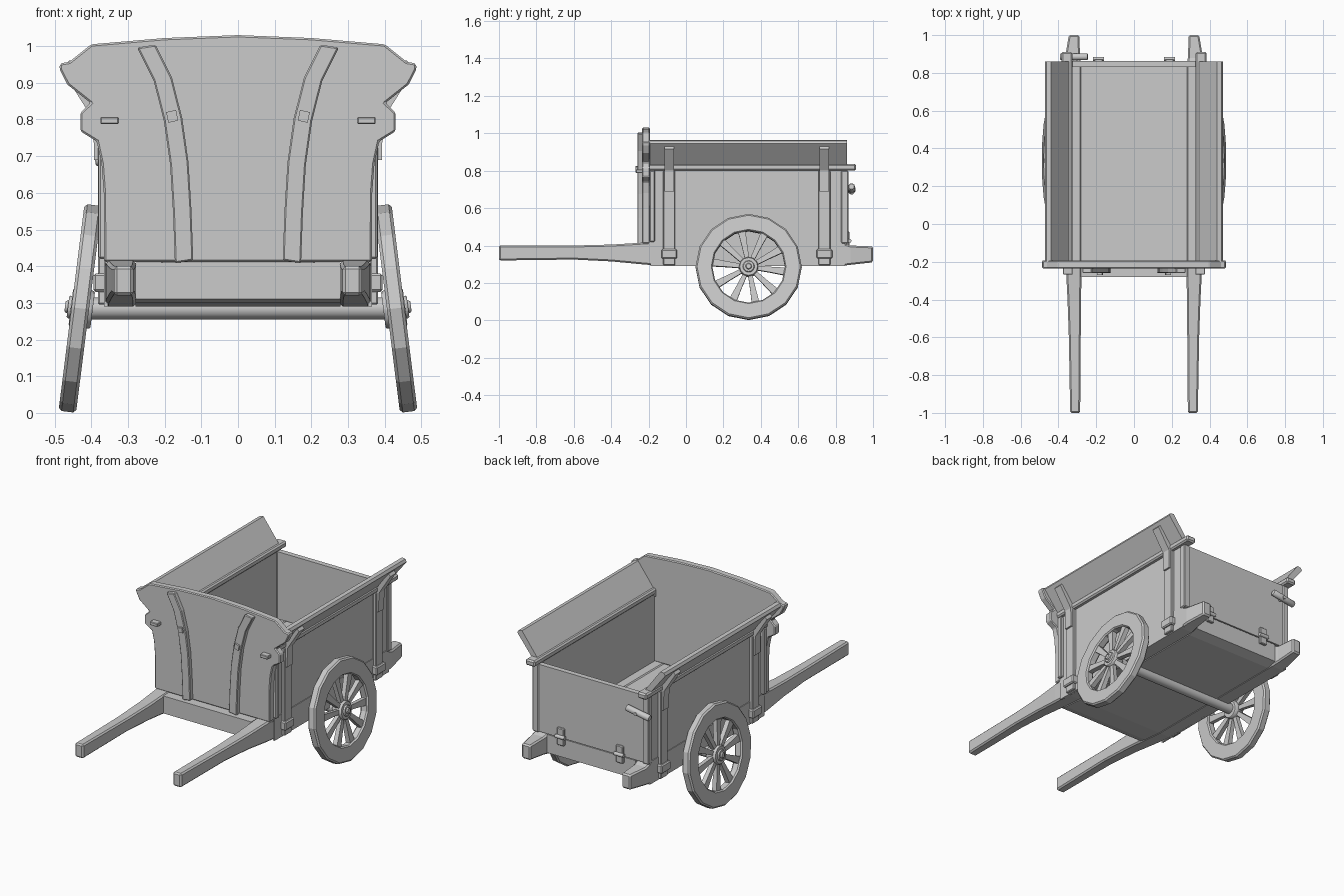
import bpy, bmesh, math
from mathutils import Matrix, Vector

if "Cube" in bpy.data.objects:
    bpy.data.objects.remove(bpy.data.objects["Cube"])


def finish(name, bm, mirror=False, bevel=0.0):
    bmesh.ops.recalc_face_normals(bm, faces=bm.faces)
    me = bpy.data.meshes.new(name)
    bm.to_mesh(me)
    bm.free()
    ob = bpy.data.objects.new(name, me)
    bpy.context.collection.objects.link(ob)
    if bevel:
        m = ob.modifiers.new("bevel", 'BEVEL')
        m.width, m.segments, m.limit_method = bevel, 1, 'ANGLE'
    if mirror:
        ob.modifiers.new("mirror", 'MIRROR')
    return ob


def rings(bm, loops, closed=False):
    """Skin a list of equal-length point loops."""
    vs = [[bm.verts.new(p) for p in lp] for lp in loops]
    n = len(vs[0])
    pairs = list(zip(vs, vs[1:])) + ([(vs[-1], vs[0])] if closed else [])
    for a, b in pairs:
        for i in range(n):
            j = (i + 1) % n
            bm.faces.new((a[i], a[j], b[j], b[i]))
    if not closed:
        bm.faces.new(vs[0])
        bm.faces.new(vs[-1])


def prism(name, pts, y0, y1, **kw):
    """Extrude an (x, z) profile along y."""
    bm = bmesh.new()
    rings(bm, [[(x, y, z) for x, z in pts] for y in (y0, y1)])
    return finish(name, bm, **kw)


def box(name, x0, x1, y0, y1, z0, z1, **kw):
    return prism(name, [(x0, z0), (x1, z0), (x1, z1), (x0, z1)], y0, y1, **kw)


def rod(name, p, q, r, sides=12, **kw):
    p, q = Vector(p), Vector(q)
    bm = bmesh.new()
    mat = Matrix.Translation((p + q) / 2) @ (q - p).to_track_quat('Z', 'Y').to_matrix().to_4x4()
    bmesh.ops.create_cone(bm, cap_ends=True, segments=sides, radius1=r, radius2=r,
                          depth=(q - p).length, matrix=mat)
    ob = finish(name, bm, **kw)
    for f in ob.data.polygons:
        f.use_smooth = len(f.vertices) == 4
    return ob


# Long shafts: handles in front, stubs behind
secs = [(-1, .285, .338, .32, .40), (-.6, .282, .345, .325, .40), (-.4, .28, .352, .315, .405),
        (-.24, .278, .36, .30, .415), (-.12, .278, .362, .29, .415), (.83, .278, .365, .29, .415),
        (.88, .285, .365, .297, .40), (1, .29, .345, .31, .395)]
bm = bmesh.new()
rings(bm, [[(a, y, c), (b, y, c), (b, y, d), (a, y, d)] for y, a, b, c, d in secs])
finish("shaft", bm, mirror=True, bevel=.008)

# Bed between the shafts, with chamfered lower ends
bm = bmesh.new()
side = [(-.28, .31), (-.24, .30), (-.12, .29), (.80, .29), (.86, .305), (.86, .41), (-.28, .41)]
rings(bm, [[(x, y, z) for y, z in side] for x in (-.28, .28)])
finish("bed", bm)

# Front board with scrolled shoulders
half = [(.365, .412), (.366, .60), (.372, .68), (.385, .74), (.43, .768), (.43, .818), (.402, .845),
        (.465, .895), (.487, .938), (.485, .953), (.46, .957), (.40, 1.005), (.2, 1.022)]
prism("front_board", half + [(0, 1.03)] + [(-x, z) for x, z in reversed(half)],
      -.235, -.193, bevel=.005)

# Curved ribs on the front board, with pegs
line = [(.147, .412), (.152, .55), (.16, .68), (.177, .80), (.205, .91), (.25, 1.0)]
rib = [(x - .025, z + .004) for x, z in line] + [(x + .025, z - .004) for x, z in reversed(line)]
prism("front_rib", rib, -.26, -.23, mirror=True, bevel=.004)
prism("rib_peg", [(.163, .797), (.19, .791), (.196, .82), (.169, .826)], -.27, -.255, mirror=True)

# Box sides, rails through the front board, flared upper boards
box("side_wall", .335, .362, -.2, .85, .40, .81, mirror=True)
box("side_sill", .355, .366, -.19, .85, .29, .42, mirror=True)
box("rail", .325, .385, -.2, .91, .80, .835, mirror=True, bevel=.008)
box("rail_tenon", .325, .375, -.268, -.19, .787, .807, mirror=True, bevel=.003)
prism("flared_board", [(.34, .83), (.365, .812), (.47, .945), (.462, .96), (.44, .963)],
      -.2, .86, mirror=True)

# Side posts with feet and bent brackets
for y in (-.09, .74):
    box("side_post", .36, .382, y - .032, y + .032, .295, .80, mirror=True, bevel=.004)
    box("post_foot", .36, .394, y - .042, y + .042, .33, .38, mirror=True, bevel=.006)
    prism("post_bracket", [(.375, .69), (.392, .69), (.395, .80), (.468, .915), (.455, .93), (.375, .82)],
          y - .025, y + .025, mirror=True)

# Front corner battens
box("corner_batten", .345, .38, -.195, -.165, .42, .80, mirror=True, bevel=.005)

# Tailgate, rear posts, hinges and latch peg
box("tailgate", -.335, .335, .832, .862, .415, .80)
box("rear_post", .33, .37, .83, .868, .41, .80, mirror=True, bevel=.005)
box("hinge_leaf", .165, .21, .855, .874, .375, .475, mirror=True, bevel=.004)
rod("hinge_pin", (.158, .874, .425), (.217, .874, .425), .011, 8, mirror=True)
rod("latch_peg", (-.39, .885, .69), (-.245, .885, .715), .019, 10, bevel=.004)
rod("latch_pivot", (-.31, .85, .70), (-.31, .905, .70), .01, 8)

# Axle
rod("axle", (-.40, .335, .285), (.40, .335, .285), .03, 12)

# Cambered wheels, axis along local x
place = Matrix.Translation((.43, .335, .285)) @ Matrix.Rotation(-.125, 4, 'Y')
N = 16
bm = bmesh.new()
prof = [(-.024, .2), (-.024, .276), (-.016, .284), (.016, .284), (.024, .276), (.024, .2), (.016, .194), (-.016, .194)]
rings(bm, [[place @ Vector((x, r * math.sin(k * math.tau / N), r * math.cos(k * math.tau / N)))
            for x, r in prof] for k in range(N)], closed=True)
finish("wheel_rim", bm, mirror=True)

bm = bmesh.new()
for k in range(10):
    m = place @ Matrix.Rotation((k + .3) * math.tau / 10, 4, 'X')
    rings(bm, [[m @ Vector((sx * t, sy * w, r)) for sx, sy in ((-1, -1), (1, -1), (1, 1), (-1, 1))]
               for r, w, t in ((.03, .011, .012), (.12, .015, .013), (.205, .021, .014))])
finish("wheel_spokes", bm, mirror=True)

for name, x0, x1, r in (("wheel_hub", -.034, .026, .052), ("hub_cap", .02, .034, .032),
                        ("axle_end", .03, .042, .017)):
    rod(name, place @ Vector((x0, 0, 0)), place @ Vector((x1, 0, 0)), r, 12, mirror=True, bevel=.004)
